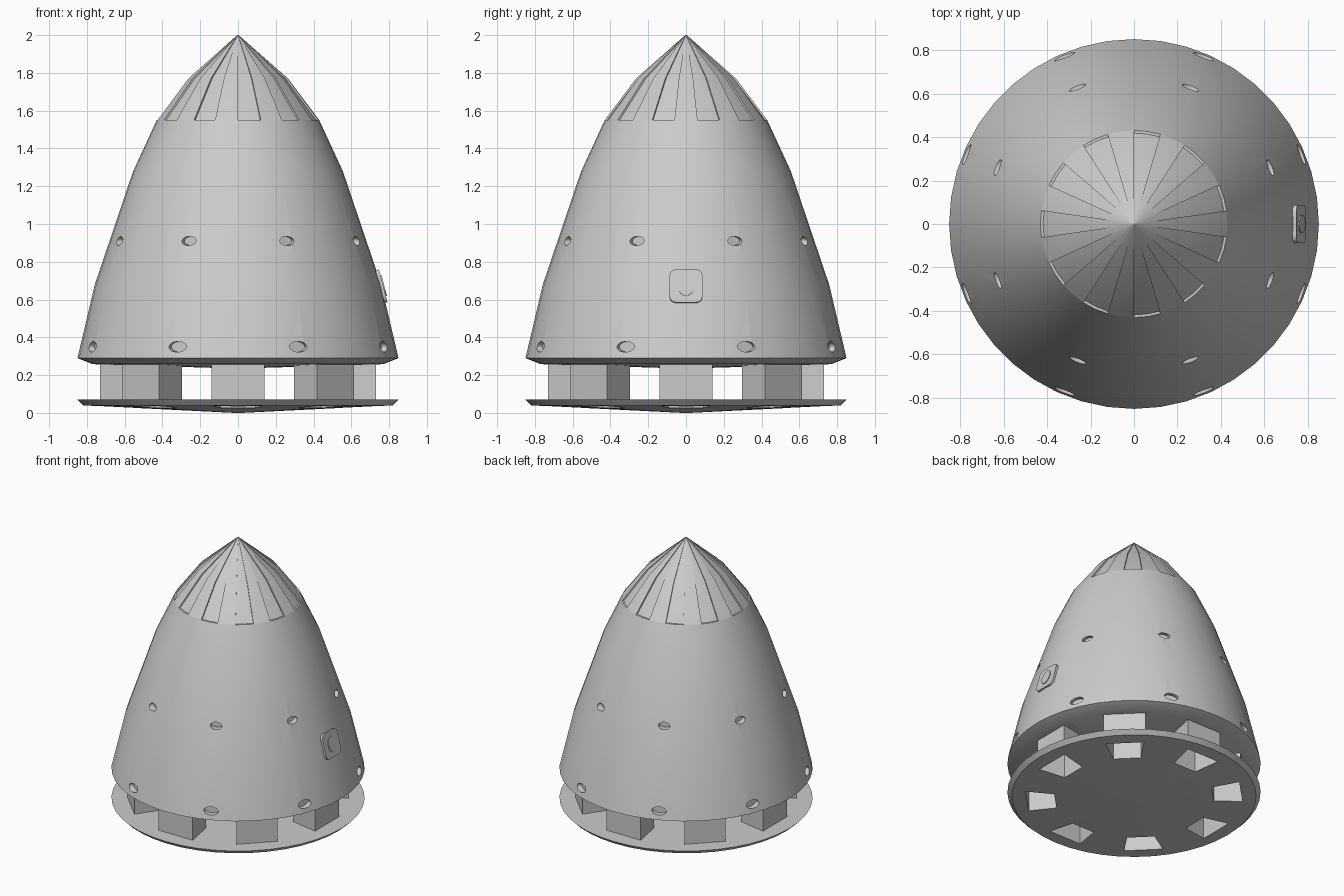
import bpy, bmesh, math
from math import sin, cos, pi
from mathutils import Matrix

if "Cube" in bpy.data.objects:
    bpy.data.objects.remove(bpy.data.objects["Cube"])

SEG = 44
grey = bpy.data.materials.new("light_grey")
grey.diffuse_color = (0.6, 0.6, 0.6, 1)
grey.use_nodes = True
grey.node_tree.nodes["Principled BSDF"].inputs["Base Color"].default_value = grey.diffuse_color


def finish(bm, name):
    bmesh.ops.recalc_face_normals(bm, faces=bm.faces)
    me = bpy.data.meshes.new(name)
    bm.to_mesh(me)
    bm.free()
    me.materials.append(grey)
    ob = bpy.data.objects.new(name, me)
    bpy.context.collection.objects.link(ob)
    return ob


def revolve(name, profile):
    """Closed solid from (radius, z) points, capped at both ends."""
    bm = bmesh.new()
    rings = [[bm.verts.new((r * cos(2 * pi * i / SEG), r * sin(2 * pi * i / SEG), z))
              for i in range(SEG)] for r, z in profile]
    for a, b in zip(rings, rings[1:]):
        for i in range(SEG):
            j = (i + 1) % SEG
            bm.faces.new((a[i], a[j], b[j], b[i]))
    bm.faces.new(rings[0])
    bm.faces.new(rings[-1])
    return finish(bm, name)


def prism(bm, bottom, top, mat=Matrix()):
    """Closed prism between two matching outlines."""
    a = [bm.verts.new(mat @ v) for v in map(lambda p: Matrix.Translation(p).to_translation(), bottom)]
    b = [bm.verts.new(mat @ v) for v in map(lambda p: Matrix.Translation(p).to_translation(), top)]
    n = len(a)
    bm.faces.new(a)
    bm.faces.new(b)
    for i in range(n):
        bm.faces.new((a[i], a[(i + 1) % n], b[(i + 1) % n], b[i]))


def wedges(name, r0, r1, h0, h1, z0, z1):
    bm = bmesh.new()
    plan = [(r0, -h0), (r1, -h1), (r1, h1), (r0, h0)]
    for k in range(8):
        prism(bm, [(x, y, z0) for x, y in plan], [(x, y, z1) for x, y in plan],
              Matrix.Rotation(k * pi / 4, 4, 'Z'))
    return finish(bm, name)


def cut(ob, cutter):
    m = ob.modifiers.new("cut", 'BOOLEAN')
    m.operation, m.solver, m.object = 'DIFFERENCE', 'EXACT', cutter
    cutter.hide_render = True
    bpy.ops.object.select_all(action='DESELECT')
    bpy.context.view_layer.objects.active = ob
    ob.select_set(True)
    bpy.ops.object.modifier_apply(modifier=m.name)


def smooth(ob, deg=25):
    bpy.ops.object.select_all(action='DESELECT')
    bpy.context.view_layer.objects.active = ob
    ob.select_set(True)
    bpy.ops.object.shade_smooth_by_angle(angle=math.radians(deg))


# Main hull with hollow inside
hull = revolve("hull", [(0.02, 0.235), (0.77, 0.258), (0.85, 0.29), (0.758, 0.68),
                        (0.555, 1.28), (0.43, 1.55)])
cavity = revolve("cavity_cutter", [(0.78, 0.31), (0.70, 0.68), (0.50, 1.28), (0.38, 1.5)])
# Base dish
base = revolve("base_dish", [(0.02, 0.0), (0.82, 0.04), (0.85, 0.07), (0.02, 0.07)])
# Eight hollow pillars, open through floor and base
pillars = wedges("pillars", 0.52, 0.73, 0.10, 0.14, 0.045, 0.275)
ducts = wedges("duct_cutter", 0.53, 0.72, 0.092, 0.13, -0.1, 0.4)

# Two rings of shallow oval ports
bm = bmesh.new()
for z, r, w, h in [(0.35, 0.836, 0.05, 0.028), (0.91, 0.68, 0.04, 0.024)]:
    for k in range(8):
        oval = [(w * cos(t * pi / 12), z + h * sin(t * pi / 12)) for t in range(24)]
        prism(bm, [(r - 0.035, y, v) for y, v in oval], [(r + 0.1, y, v) for y, v in oval],
              Matrix.Rotation((k + 0.5) * pi / 4, 4, 'Z'))
ports = finish(bm, "port_cutter")

for c in (cavity, ducts, ports):
    cut(hull, c)
cut(base, ducts)
cut(pillars, ducts)
for c in (cavity, ducts, ports):
    bpy.data.objects.remove(c)
smooth(hull)
smooth(base)

# Nose cone with eleven sunken panels
bm = bmesh.new()
nose = [(0.43, 1.55), (0.265, 1.77), (0.004, 2.0)]


def column(angle, depth):
    vs = []
    for r, z in nose:
        k = r - min(depth, r * 0.5)
        vs.append(bm.verts.new((k * cos(angle), k * sin(angle), z - (0.002 if depth and z > 1.9 else 0))))
    return vs


def strip(a, b):
    for i in range(len(a) - 1):
        bm.faces.new((a[i], b[i], b[i + 1], a[i + 1]))


step = 2 * pi / SEG
first = prev = None
for s in range(22):
    depth = 0.012 if s % 2 == 0 else 0
    cols = [column(pi / 2 - (2 * s + i) * step, depth) for i in range(3)]
    if prev:
        strip(prev, cols[0])      # side wall between panel and rib
    strip(cols[0], cols[1])
    strip(cols[1], cols[2])
    first = first or cols[0]
    prev = cols[2]
strip(prev, first)
smooth(finish(bm, "nose_cone"))
tip = revolve("nose_tip", [(0.008, 1.985), (0.004, 1.998), (0.001, 2.0)])


# Hatch on the right side: rounded plate with raised oval
def rounded(w, h, rad, n=5):
    pts = []
    for c, (sx, sy) in enumerate([(1, 1), (-1, 1), (-1, -1), (1, -1)]):
        for i in range(n + 1):
            t = (c + i / n) * pi / 2
            pts.append((sx * (w - rad) + rad * cos(t), sy * (h - rad) + rad * sin(t)))
    return pts


def plate(name, outline, d0, d1):
    bm = bmesh.new()
    mat = Matrix.Translation((0.758, 0, 0.67)) @ Matrix.Rotation(-math.radians(14.5), 4, 'Y')
    prism(bm, [(d0, y, z) for y, z in outline], [(d1, y, z) for y, z in outline], mat)
    return finish(bm, name)


hatch = plate("hatch_plate", rounded(0.087, 0.09, 0.035), -0.03, 0.011)
oval = [(0.042 * cos(t * pi / 12), 0.055 * sin(t * pi / 12)) for t in range(24)]
plate("hatch_window", oval, 0.0, 0.017)
